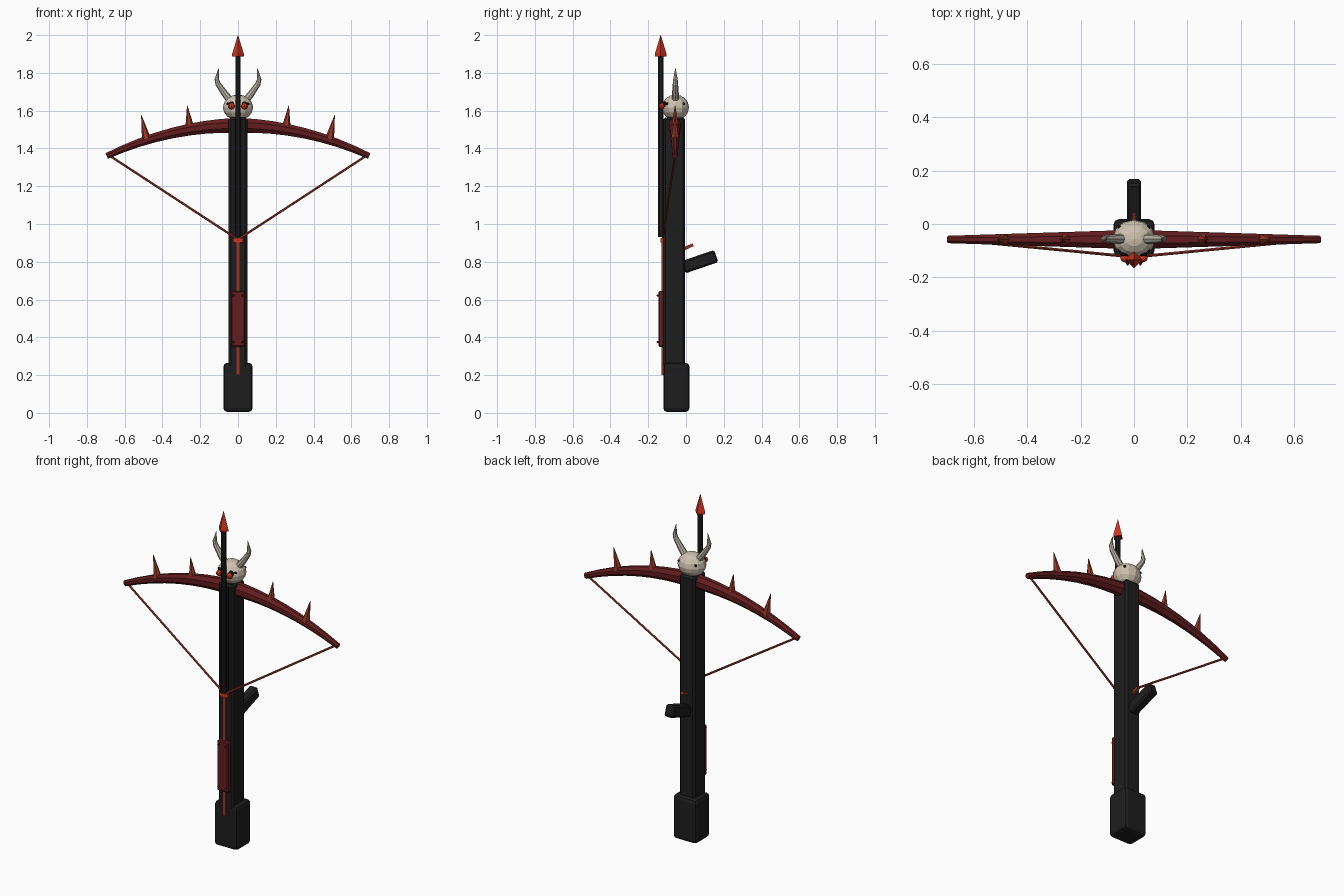
import bpy, bmesh, math
from mathutils import Vector

if "Cube" in bpy.data.objects:
    bpy.data.objects.remove(bpy.data.objects["Cube"])


def material(name, rgb):
    m = bpy.data.materials.new(name)
    m.diffuse_color = (*rgb, 1)
    m.use_nodes = True
    m.node_tree.nodes["Principled BSDF"].inputs["Base Color"].default_value = m.diffuse_color
    return m


BLACK = material("charcoal", (0.0125, 0.0125, 0.0125))
DARK = material("near_black", (0.010, 0.006, 0.006))
RED = material("deep_red", (0.125, 0.012, 0.014))
RUST = material("rust", (0.32, 0.04, 0.022))
BRIGHT = material("bright_red", (0.62, 0.035, 0.014))
BONE = material("bone", (0.62, 0.54, 0.43))
HORN = material("horn_grey", (0.50, 0.46, 0.38))


def finish(name, bm, mat):
    bmesh.ops.recalc_face_normals(bm, faces=bm.faces)
    me = bpy.data.meshes.new(name)
    bm.to_mesh(me)
    bm.free()
    me.materials.append(mat)
    ob = bpy.data.objects.new(name, me)
    bpy.context.collection.objects.link(ob)
    return ob


def box(name, lo, hi, mat, bevel=0.0, segments=1):
    bm = bmesh.new()
    bmesh.ops.create_cube(bm, size=1)
    for v in bm.verts:
        v.co = [(a + b) / 2 + c * (b - a) for a, b, c in zip(lo, hi, v.co)]
    if bevel:
        bmesh.ops.bevel(bm, geom=bm.edges[:], offset=bevel, segments=segments,
                        profile=0.5, affect='EDGES')
    return finish(name, bm, mat)


def tube(name, pts, radii, mat, sides=8, turn=0.0):
    """Tapered tube through points; each radius may be (across, y-depth)."""
    bm = bmesh.new()
    pts = [Vector(p) for p in pts]
    rings = []
    for i, p in enumerate(pts):
        d = (pts[min(i + 1, len(pts) - 1)] - pts[max(i - 1, 0)]).normalized()
        u = d.cross(Vector((0, 1, 0))).normalized()
        w = d.cross(u)
        r = radii[i] if isinstance(radii[i], tuple) else (radii[i], radii[i])
        ring = []
        for k in range(sides):
            a = 2 * math.pi * k / sides + turn
            ring.append(bm.verts.new(p + u * r[0] * math.cos(a) + w * r[1] * math.sin(a)))
        rings.append(ring)
    for a, b in zip(rings, rings[1:]):
        for k in range(sides):
            j = (k + 1) % sides
            bm.faces.new((a[k], a[j], b[j], b[k]))
    bm.faces.new(rings[0])
    bm.faces.new(rings[-1])
    return finish(name, bm, mat)


def ball(name, c, r, mat, u=10, v=7):
    bm = bmesh.new()
    bmesh.ops.create_uvsphere(bm, u_segments=u, v_segments=v, radius=1)
    for q in bm.verts:
        q.co = Vector(c) + Vector([a * b for a, b in zip(q.co, r)])
    return finish(name, bm, mat)


# Stock, butt and bolt channel
box("stock", (-0.05, -0.12, 0.1), (0.05, -0.005, 1.565), BLACK, 0.012)
box("butt", (-0.077, -0.12, 0.005), (0.077, 0.018, 0.265), BLACK, 0.02, 2)
box("bolt_channel", (-0.024, -0.127, 0.93), (0.024, -0.11, 1.55), DARK)

# Grip and trigger, tilted upward at the back
grip = box("grip", (-0.027, -0.1, -0.034), (0.027, 0.085, 0.034), BLACK, 0.009)
grip.location = (0, 0.08, 0.803)
grip.rotation_euler.x = math.radians(19)
trigger = box("trigger", (-0.008, -0.03, -0.008), (0.008, 0.03, 0.008), RUST)
trigger.location = (0, 0.01, 0.878)
trigger.rotation_euler.x = math.radians(24)

# Front rail, latch and riveted plate
box("rail", (-0.01, -0.13, 0.2), (0.01, -0.115, 0.91), RUST)
box("latch", (-0.026, -0.136, 0.903), (0.026, -0.11, 0.925), BRIGHT)
box("plate", (-0.037, -0.146, 0.35), (0.037, -0.115, 0.645), RED, 0.006)
for x in (-0.024, 0.024):
    for z in (0.375, 0.622):
        ball("rivet", (x, -0.147, z), (0.006, 0.01, 0.006), RED, 8, 5)


# Bow limbs
def bow_z(x):
    return 1.522 - 0.335 * x * x


xs = [-0.695 + 1.39 * i / 16 for i in range(17)]
tube("bow", [(x, -0.058, bow_z(x)) for x in xs],
     [(0.043 - 0.026 * abs(x) / 0.695, 0.039 - 0.024 * abs(x) / 0.695) for x in xs],
     RED, 8, math.pi / 8)

# Bolt with pointed head
tube("bolt_shaft", [(0, -0.134, 0.93), (0, -0.134, 1.9)], [0.015, 0.015], BLACK, 8, math.pi / 8)
tube("bolt_head", [(0, -0.134, 1.888), (0, -0.134, 1.9), (0, -0.134, 2.0)],
     [0.031, 0.031, 0.0008], BRIGHT, 4)

# Skull
ball("skull", (0, -0.056, 1.617), (0.08, 0.072, 0.068), BONE, 12, 8)

for s in (-1, 1):
    # String halves
    tube("string", [(s * 0.68, -0.058, 1.362), (0, -0.124, 0.918)], [0.006, 0.006], RUST, 6)
    # Spikes on the bow
    for x, tx, h in ((0.255, 0.269, 0.12), (0.485, 0.512, 0.126)):
        z = bow_z(x) + 0.008
        tube("spike", [(s * x, -0.058, z), (s * tx, -0.058, z + h)], [0.024, 0.001], RUST, 6)
    # Horns
    tube("horn", [(s * 0.04, -0.056, 1.652), (s * 0.07, -0.056, 1.69),
                  (s * 0.106, -0.056, 1.742), (s * 0.112, -0.056, 1.765),
                  (s * 0.103, -0.056, 1.825)],
         [0.02, 0.018, 0.014, 0.012, 0.001], HORN, 8)
    # Eyes, sockets and small dark skull holes
    ball("eye_socket", (s * 0.034, -0.112, 1.632), (0.018, 0.01, 0.018), DARK, 8, 6)
    ball("eye", (s * 0.034, -0.127, 1.624), (0.018, 0.017, 0.017), BRIGHT, 8, 6)
    for y in (-0.1, -0.012):
        ball("skull_hole", (s * 0.054, y, 1.637), (0.008, 0.008, 0.007), DARK, 6, 5)
